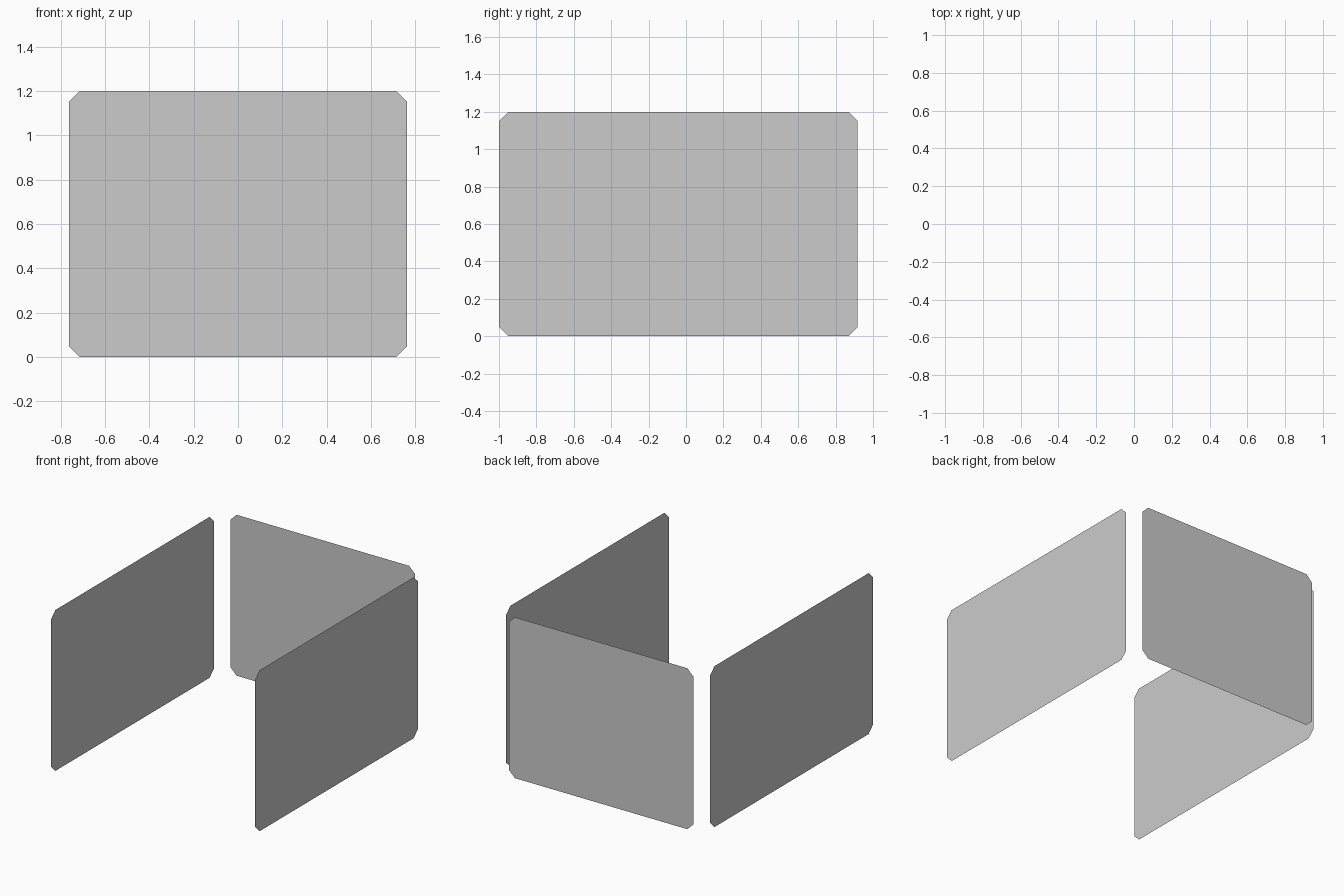
import bpy

if "Cube" in bpy.data.objects:
    bpy.data.objects.remove(bpy.data.objects["Cube"])

HEIGHT = 1.2
CUT = 0.05  # corner chamfer


def panel(name, a, b, place):
    """Thin sheet with chamfered corners, spanning a..b along its length."""
    outline = [(a + CUT, 0), (b - CUT, 0), (b, CUT), (b, HEIGHT - CUT),
               (b - CUT, HEIGHT), (a + CUT, HEIGHT), (a, HEIGHT - CUT), (a, CUT)]
    mesh = bpy.data.meshes.new(name)
    mesh.from_pydata([place(u, z) for u, z in outline], [], [range(len(outline))])
    mesh.update()
    obj = bpy.data.objects.new(name, mesh)
    bpy.context.collection.objects.link(obj)
    return obj


# Back screen
panel("back_panel", -0.762, 0.762, lambda u, z: (u, 1.0, z))

# Side screens
for side, x in (("left", -0.842), ("right", 0.842)):
    panel(side + "_panel", -1.0, 0.918, lambda u, z: (x, u, z))
